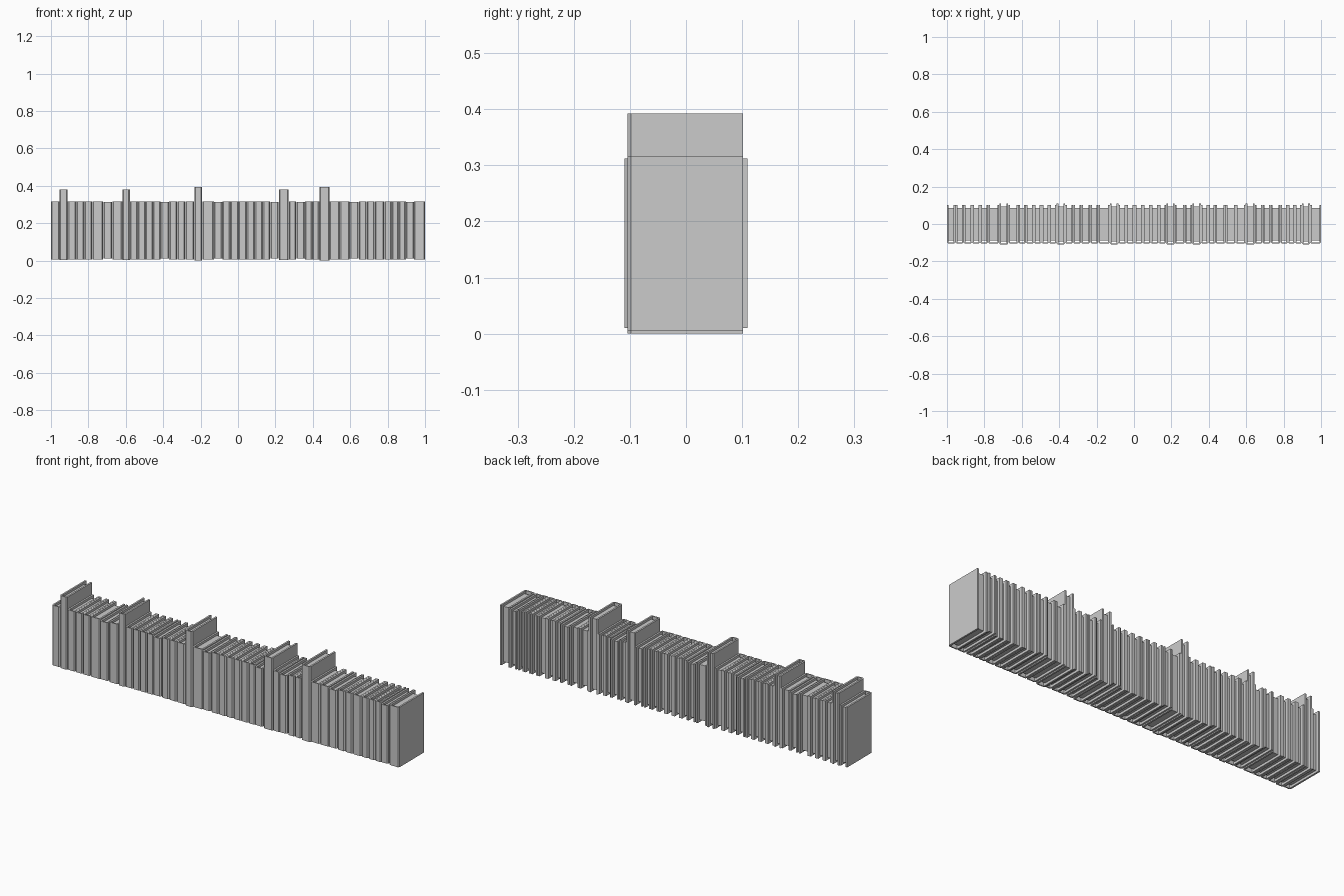
import bpy
import bmesh

cube = bpy.data.objects.get("Cube")
if cube:
    bpy.data.objects.remove(cube, do_unlink=True)

grey = bpy.data.materials.new("plain grey")
grey.use_nodes = True
colour = (0.6, 0.6, 0.6, 1)
grey.diffuse_color = colour
grey.node_tree.nodes["Principled BSDF"].inputs["Base Color"].default_value = colour


def prism(name, outline, low, high):
    """Extrude a flat outline upwards into a closed solid."""
    bm = bmesh.new()
    base = bm.faces.new([bm.verts.new((x, y, low)) for x, y in outline])
    top = bmesh.ops.extrude_face_region(bm, geom=[base])["geom"]
    verts = [v for v in top if isinstance(v, bmesh.types.BMVert)]
    bmesh.ops.translate(bm, verts=verts, vec=(0, 0, high - low))
    bmesh.ops.recalc_face_normals(bm, faces=bm.faces)
    mesh = bpy.data.meshes.new(name)
    bm.to_mesh(mesh)
    bm.free()
    mesh.materials.append(grey)
    obj = bpy.data.objects.new(name, mesh)
    bpy.context.collection.objects.link(obj)


def book(name, left, right, front, back, low, high):
    board = 0.009      # thickness of the cover boards
    spine = 0.006      # thickness of the spine and its chamfer
    recess = 0.012     # how far the pages sit inside the cover
    a, b = left + 0.0005, right - 0.0005
    # Cover: a U open at the back, with chamfered spine corners
    cover = [(a, back), (a, front + spine), (a + spine, front),
             (b - spine, front), (b, front + spine), (b, back),
             (b - board, back), (b - board, front + spine),
             (a + board, front + spine), (a + board, back)]
    prism(name + "_cover", cover, low, high)
    # Page block, set in from the spine and all open edges
    y0, y1 = front + 0.016, back - 0.017
    c, d = a + board - 0.0005, b - board + 0.0005
    prism(name + "_pages", [(c, y0), (d, y0), (d, y1), (c, y1)],
          low + recess, high - recess)


# Front, back, bottom and top of each kind of book
SIZES = {
    "regular": (-0.104, 0.102, 0.005, 0.317),
    "deep": (-0.11, 0.11, 0.01, 0.312),
    "tall": (-0.104, 0.102, 0.002, 0.379),
    "tallest": (-0.104, 0.102, 0.0, 0.392),
}
KINDS = {"r": "regular", "d": "deep", "t": "tall", "x": "tallest"}

# The shelf from -x to +x, and the relative thickness of each book
ROW = "rtrrrrdrtrrrrdrrrxrdrrrrrrdtrdrrxrrdrrrrrrdr"
THICK = [8.5, 8, 8.5, 8, 8, 11, 9, 10, 7.5, 8, 7.5, 7.5, 7.5, 8.5, 8, 8, 9,
         8, 11.5, 8.5, 8, 8, 8, 8, 8, 7.5, 8.5, 10, 7.5, 8.5, 7.5, 7, 10,
         10, 10, 9, 8, 8, 9.5, 7.5, 7, 7, 8, 11]

unit = 2 / sum(THICK)
x = -1.0
for i, (kind, thick) in enumerate(zip(ROW, THICK)):
    label = KINDS[kind]
    book(f"{label}_book_{i + 1}", x, x + thick * unit, *SIZES[label])
    x += thick * unit
